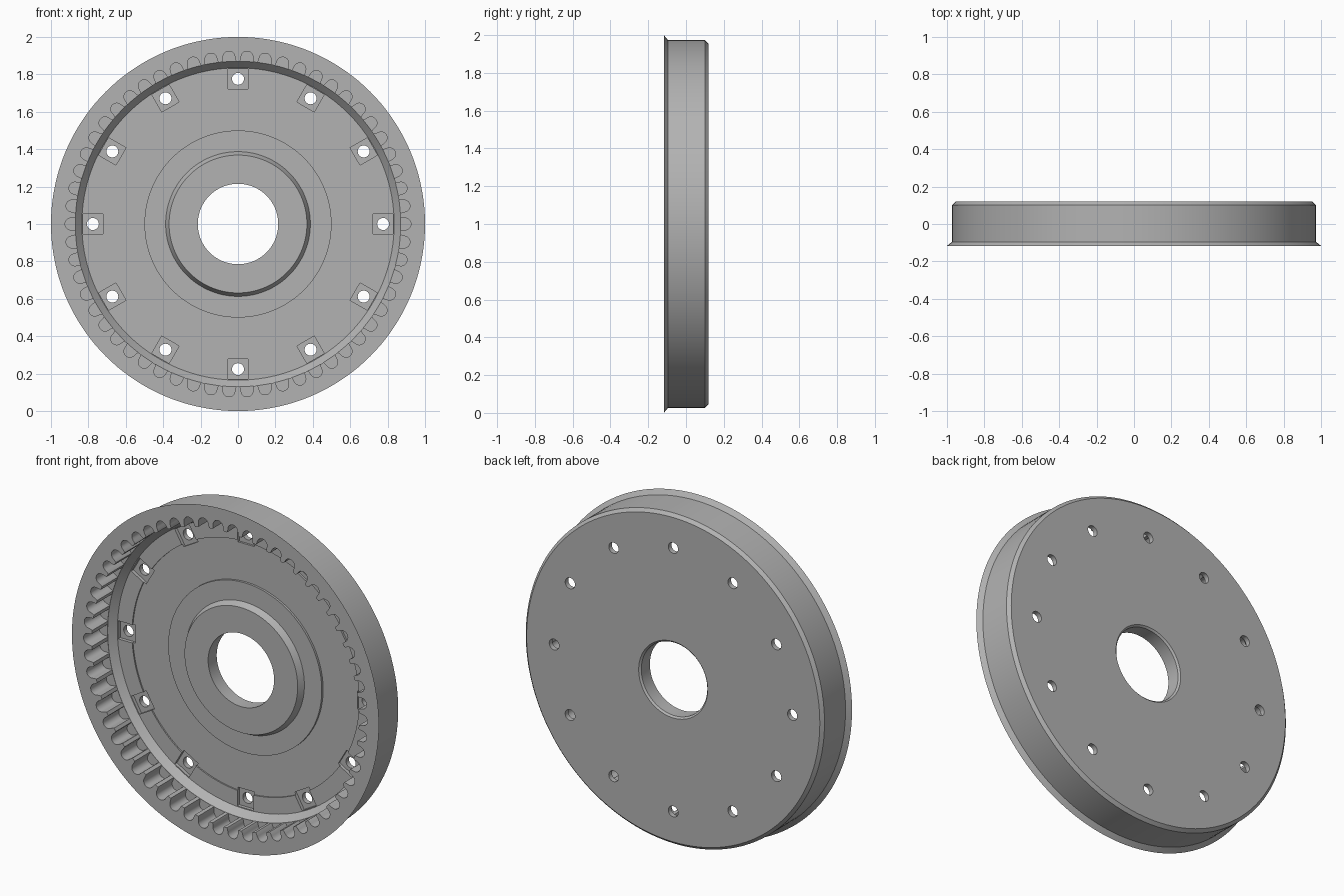
import bpy, bmesh
from math import sin, cos, pi, radians
from mathutils import Matrix, Vector

if "Cube" in bpy.data.objects:
    bpy.data.objects.remove(bpy.data.objects["Cube"])

TEETH, BOLTS, SEGMENTS = 58, 12, 144
CENTRE = Vector((0, 0, 1))

metal = bpy.data.materials.new("grey_metal")
metal.use_nodes = True
metal.diffuse_color = (0.45, 0.45, 0.45, 1)
metal.node_tree.nodes["Principled BSDF"].inputs["Base Color"].default_value = (0.45, 0.45, 0.45, 1)


def make_object(name, bm):
    bmesh.ops.recalc_face_normals(bm, faces=bm.faces)
    mesh = bpy.data.meshes.new(name)
    bm.to_mesh(mesh)
    bm.free()
    mesh.materials.append(metal)
    obj = bpy.data.objects.new(name, mesh)
    obj.location = CENTRE
    bpy.context.collection.objects.link(obj)
    return obj


def lathe(name, profile):
    """Turn a closed (radius, y) profile around the y axis."""
    bm = bmesh.new()
    verts = [bm.verts.new((r, y, 0)) for r, y in profile]
    edges = [bm.edges.new((v, verts[i - 1])) for i, v in enumerate(verts)]
    bmesh.ops.spin(bm, geom=verts + edges, cent=(0, 0, 0), axis=(0, 1, 0),
                   angle=2 * pi, steps=SEGMENTS, use_merge=True)
    bmesh.ops.remove_doubles(bm, verts=bm.verts, dist=1e-5)
    return make_object(name, bm)


def cut(target, cutter):
    """Subtract the cutter, then discard it."""
    cutter.hide_render = True
    mod = target.modifiers.new("cut", "BOOLEAN")
    mod.operation, mod.solver, mod.object = "DIFFERENCE", "EXACT", cutter
    bpy.context.view_layer.objects.active = target
    bpy.ops.object.modifier_apply(modifier=mod.name)
    bpy.data.objects.remove(cutter)


def bolt_matrix(i, y):
    return Matrix.Rotation(2 * pi * i / BOLTS, 4, "Y") @ Matrix.Translation((0.776, y, 0))


# Turned body: rim, web, hub and stepped bore
wheel = lathe("toothed_wheel", [
    (0.87, -0.117), (1.0, -0.117), (0.973, -0.095), (0.973, 0.101), (0.955, 0.119),
    (0.225, 0.119), (0.215, 0.109), (0.215, -0.03), (0.2, -0.03), (0.2, -0.08),
    (0.312, -0.08), (0.387, 0.065), (0.5, 0.065), (0.5, 0.078), (0.74, 0.078),
    (0.74, 0.07), (0.835, 0.07), (0.87, 0.03)])

# Round-bottomed grooves between the inner teeth, as one toothed prism
bm = bmesh.new()
outline = []
for i in range(TEETH):
    turn = 2 * pi * i / TEETH
    groove = [(0.862, -0.04), (0.876, -0.034)]
    groove += [(0.893 + 0.032 * cos(a), 0.032 * sin(a))
               for a in (radians(d) for d in range(-90, 91, 18))]
    groove += [(0.876, 0.034), (0.862, 0.04)]
    for u, v in groove:
        outline.append(bm.verts.new((u * cos(turn) - v * sin(turn), -0.2,
                                     u * sin(turn) + v * cos(turn))))
face = bm.faces.new(outline)
new = bmesh.ops.extrude_face_region(bm, geom=[face])["geom"]
bmesh.ops.translate(bm, vec=(0, 0.229, 0), verts=[g for g in new if isinstance(g, bmesh.types.BMVert)])
cut(wheel, make_object("groove_cutter", bm))

# Square bolt seats
bm = bmesh.new()
for i in range(BOLTS):
    bmesh.ops.create_cube(bm, size=1, matrix=bolt_matrix(i, 0.045) @ Matrix.Diagonal((0.107, 0.09, 0.107, 1)))
cut(wheel, make_object("seat_cutter", bm))

# Bolt holes
bm = bmesh.new()
for i in range(BOLTS):
    bmesh.ops.create_cone(bm, cap_ends=True, segments=24, radius1=0.032, radius2=0.032, depth=0.3,
                          matrix=bolt_matrix(i, 0.1) @ Matrix.Rotation(pi / 2, 4, "X"))
cut(wheel, make_object("hole_cutter", bm))

# Smooth round surfaces, crisp machined edges
bpy.ops.object.select_all(action="DESELECT")
wheel.select_set(True)
bpy.context.view_layer.objects.active = wheel
bpy.ops.object.shade_smooth_by_angle(angle=radians(25))
